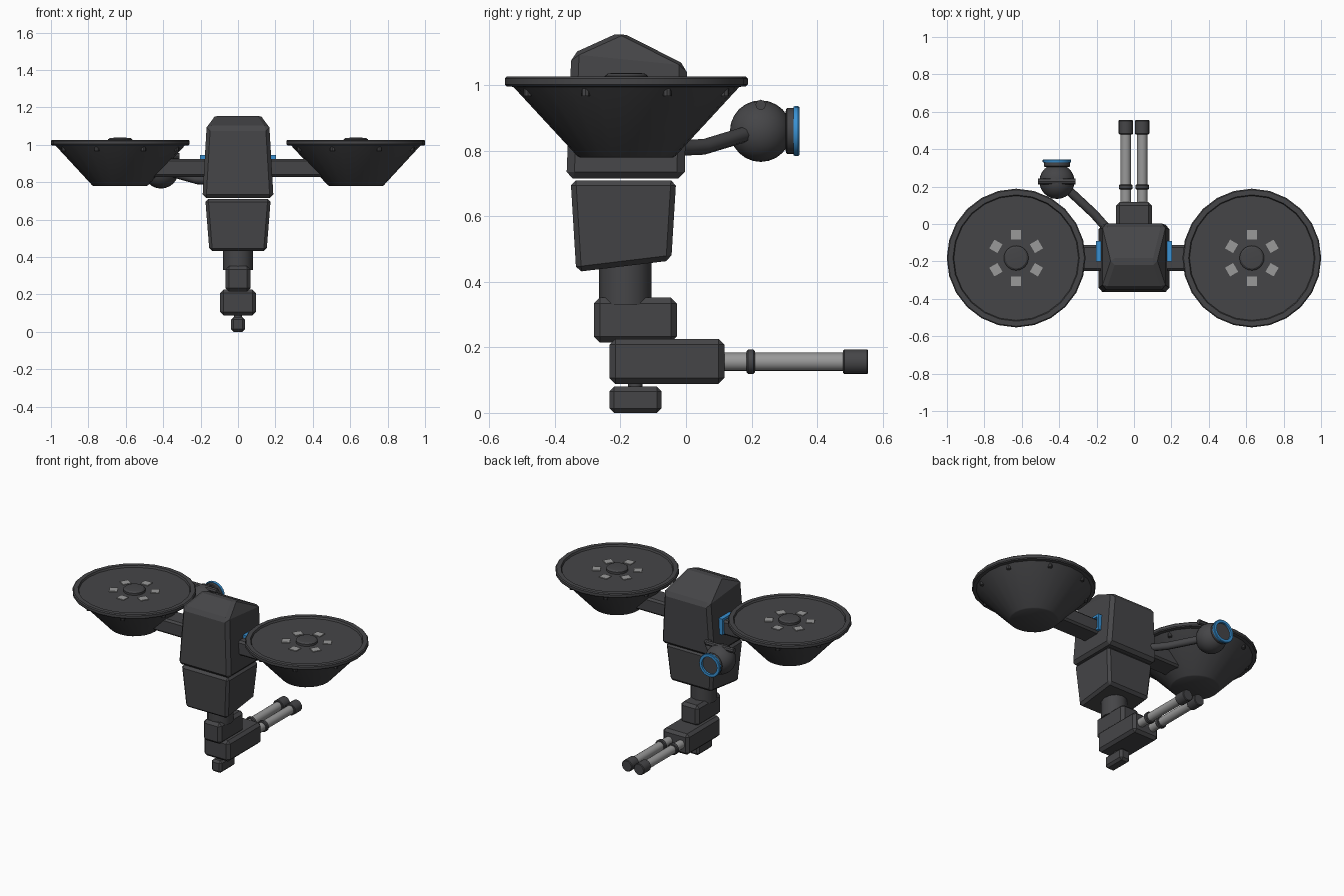
import bpy, bmesh, math
from mathutils import Vector, Matrix

old = bpy.data.objects.get("Cube")
if old:
    bpy.data.objects.remove(old, do_unlink=True)


def material(name, rgb):
    m = bpy.data.materials.new(name)
    m.use_nodes = True
    m.diffuse_color = (*rgb, 1)
    m.node_tree.nodes["Principled BSDF"].inputs["Base Color"].default_value = (*rgb, 1)
    return m


DARK = material("charcoal", (0.06, 0.06, 0.064))
GREY = material("light grey", (0.32, 0.32, 0.32))
BLUE = material("bright blue", (0.04, 0.28, 0.64))


def finish(name, bm, mat, bevel=0, smooth=False):
    bmesh.ops.recalc_face_normals(bm, faces=bm.faces)
    mesh = bpy.data.meshes.new(name)
    bm.to_mesh(mesh)
    bm.free()
    mesh.materials.append(mat)
    ob = bpy.data.objects.new(name, mesh)
    bpy.context.collection.objects.link(ob)
    if bevel:
        mod = ob.modifiers.new("chamfer", "BEVEL")
        mod.width, mod.segments = bevel, 1
    if smooth:
        bpy.ops.object.select_all(action="DESELECT")
        ob.select_set(True)
        bpy.context.view_layer.objects.active = ob
        bpy.ops.object.shade_smooth_by_angle(angle=math.radians(32))
    return ob


def hull(name, points, mat, bevel=0):
    """Convex solid around the points."""
    bm = bmesh.new()
    for p in points:
        bm.verts.new(p)
    bmesh.ops.convex_hull(bm, input=bm.verts)
    bmesh.ops.dissolve_limit(bm, angle_limit=0.02, verts=bm.verts, edges=bm.edges)
    return finish(name, bm, mat, bevel)


def box(name, x, y, z, mat=DARK, bevel=0.012):
    return hull(name, [(a, b, c) for a in x for b in y for c in z], mat, bevel)


def lathe(name, profile, loc, mat=DARK, segs=24, axis=(0, 0, 1), smooth=True):
    """Turn (radius, height) points around an axis."""
    bm = bmesh.new()
    vs = [bm.verts.new((r, 0, h)) for r, h in profile]
    edges = [bm.edges.new(pair) for pair in zip(vs, vs[1:])]
    bmesh.ops.spin(bm, geom=vs + edges, cent=(0, 0, 0), axis=(0, 0, 1),
                   angle=math.tau, steps=segs)
    bmesh.ops.remove_doubles(bm, verts=bm.verts, dist=1e-5)
    turn = Vector((0, 0, 1)).rotation_difference(Vector(axis)).to_matrix().to_4x4()
    bm.transform(Matrix.Translation(loc) @ turn)
    return finish(name, bm, mat, smooth=smooth)


def rod(name, r, a, b, mat=DARK, segs=16, edge=0.0):
    d = Vector(b) - Vector(a)
    n = d.length
    prof = [(0, 0), (r - edge, 0), (r, edge), (r, n - edge), (r - edge, n), (0, n)]
    return lathe(name, prof, a, mat, segs, d.normalized())


# Main body: peaked upper half, tapering lower half
hull("upper_body",
     [(s * x, y, z) for s in (-1, 1) for x, y, z in (
         (0.19, -0.365, 0.715), (0.19, -0.004, 0.715),
         (0.168, -0.35, 1.095), (0.168, 0.003, 1.06), (0.118, -0.2, 1.163))],
     DARK, 0.02)
hull("lower_body",
     [(s * x, y, z) for s in (-1, 1) for x, y, z in (
         (0.175, -0.352, 0.71), (0.175, -0.03, 0.71),
         (0.153, -0.335, 0.43), (0.153, -0.045, 0.465))],
     DARK, 0.016)

# Waist and lower blocks
rod("waist", 0.08, (0, -0.185, 0.33), (0, -0.185, 0.46), segs=12)
box("hip_block", (-0.066, 0.066), (-0.281, -0.028), (0.215, 0.352), bevel=0.018)
box("barrel_block", (-0.095, 0.095), (-0.233, 0.117), (0.088, 0.226), bevel=0.018)
box("bottom_block", (-0.037, 0.037), (-0.233, -0.075), (0, 0.08), bevel=0.014)
rod("bottom_pin", 0.022, (0, -0.155, 0.07), (0, -0.155, 0.1), segs=12)

for s, side in ((1, "left"), (-1, "right")):
    # Twin barrels pointing backwards
    x, z = s * 0.044, 0.156
    rod(side + "_barrel", 0.028, (x, 0.1, z), (x, 0.49, z), GREY)
    rod(side + "_barrel_ring", 0.037, (x, 0.185, z), (x, 0.21, z), edge=0.004)
    rod(side + "_barrel_tip", 0.038, (x, 0.479, z), (x, 0.556, z), edge=0.004)

    # Side arm with its blue frame against the body
    box(side + "_arm", sorted((s * 0.15, s * 0.62)), (-0.25, -0.113), (0.828, 0.925))
    fx = sorted((s * 0.176, s * 0.203))
    for k, (y, zz) in enumerate((((-0.2, -0.09), (0.93, 0.945)),
                                 ((-0.2, -0.09), (0.84, 0.855)),
                                 ((-0.105, -0.09), (0.84, 0.945)),
                                 ((-0.2, -0.185), (0.84, 0.945)))):
        box(f"{side}_frame_bar_{k}", fx, y, zz, BLUE, 0)

    # Dish with rim and sunken top
    c = Vector((s * 0.63, -0.182, 0))
    lathe(side + "_dish", [(0, 0.78), (0.143, 0.78), (0.15, 0.784), (0.345, 0.995),
                           (0.366, 0.997), (0.371, 1.003), (0.371, 1.02),
                           (0.365, 1.026), (0.338, 1.026), (0.333, 1.014), (0, 1.014)], c)
    lathe(side + "_dish_hub", [(0.066, 1.0), (0.066, 1.028), (0.056, 1.036),
                               (0.03, 1.038), (0, 1.038)], c)
    for k in range(6):
        a = math.radians(90 + 60 * k)
        out, across = Vector((math.cos(a), math.sin(a), 0)), Vector((-math.sin(a), math.cos(a), 0))
        hull(f"{side}_dish_plate_{k}",
             [c + out * (0.125 + i * 0.025) + across * j * 0.027 + Vector((0, 0, h))
              for i in (-1, 1) for j in (-1, 1) for h in (1.012, 1.019)], GREY)
    for k in range(8):
        a = math.radians(22.5 + 45 * k)
        p = c + Vector((math.cos(a), math.sin(a), 0)) * 0.325
        rod(f"{side}_rim_bolt_{k}", 0.013, p + Vector((0, 0, 0.967)),
            p + Vector((0, 0, 0.998)), segs=8)

# Bent sensor arm
path = [(-0.12, -0.05, 0.81), (-0.175, 0.01, 0.81), (-0.215, 0.055, 0.812), (-0.36, 0.19, 0.853)]
curve = bpy.data.curves.new("sensor_arm", "CURVE")
curve.dimensions = "3D"
curve.bevel_depth, curve.bevel_resolution, curve.use_fill_caps = 0.024, 2, True
spline = curve.splines.new("POLY")
spline.points.add(len(path) - 1)
for pt, co in zip(spline.points, path):
    pt.co = (*co, 1)
curve.materials.append(DARK)
bpy.context.collection.objects.link(bpy.data.objects.new("sensor_arm", curve))

# Sensor ball, top rod, lens housing and blue lens ring
eye, back = Vector((-0.412, 0.228, 0.86)), Vector((0, 1, 0))
ball = [(0.094 * math.sin(math.pi * k / 12), -0.094 * math.cos(math.pi * k / 12)) for k in range(13)]
lathe("sensor_ball", ball, eye, axis=back)
rod("sensor_top_rod", 0.016, eye + Vector((-0.1, 0, 0.08)), eye + Vector((0.1, 0, 0.08)), segs=8)
lathe("lens_housing", [(0, 0.07), (0.066, 0.077), (0.07, 0.081), (0.07, 0.105), (0, 0.105)],
      eye, axis=back)
lathe("lens_ring", [(0.056, 0.1), (0.074, 0.1), (0.076, 0.104), (0.076, 0.114),
                    (0.073, 0.118), (0.056, 0.118), (0.056, 0.1)], eye, BLUE, axis=back)
